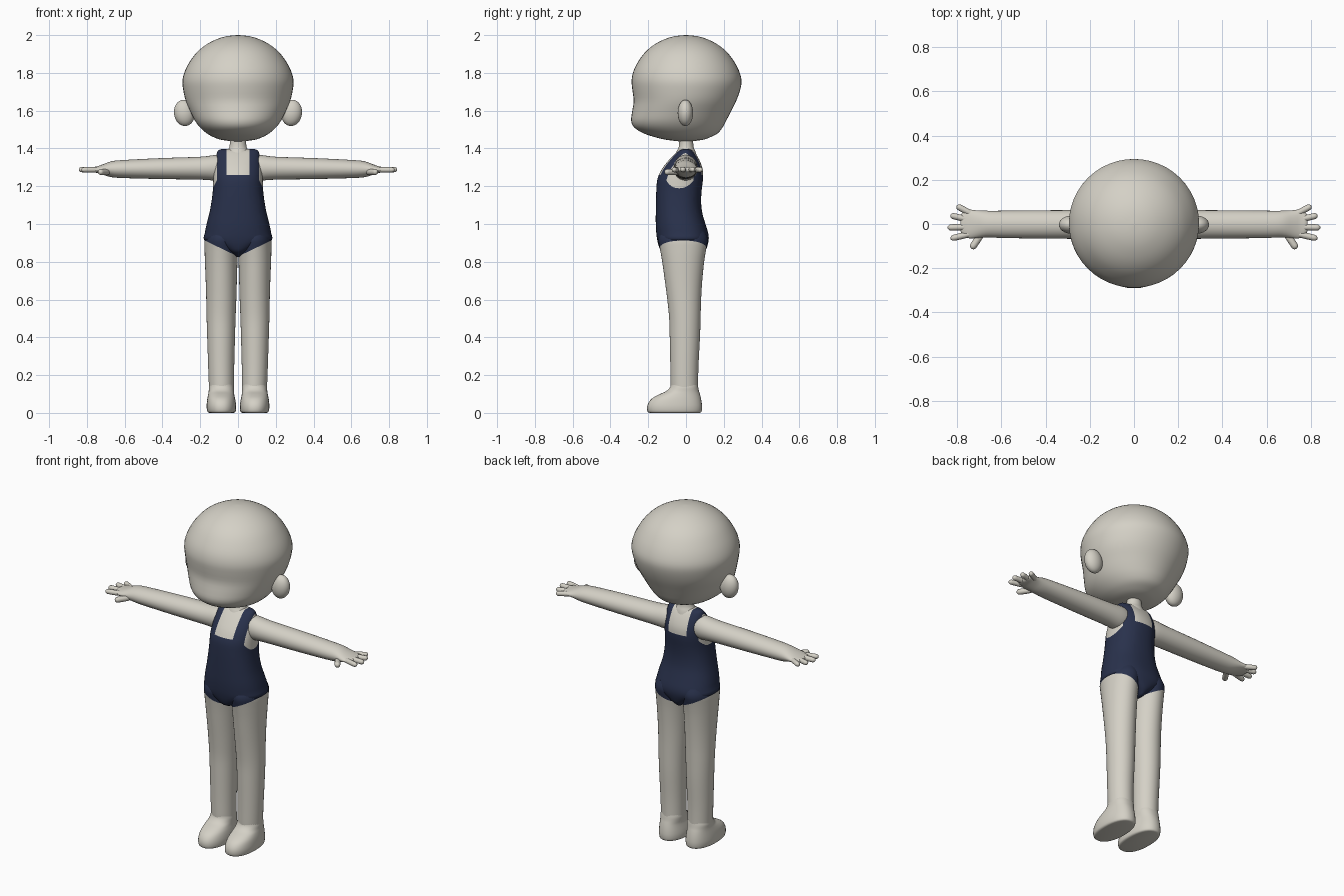
import bpy, bmesh, math
from mathutils import Matrix, Vector

if "Cube" in bpy.data.objects:
    bpy.data.objects.remove(bpy.data.objects["Cube"])


def material(name, rgb):
    m = bpy.data.materials.new(name)
    m.diffuse_color = (*rgb, 1)
    m.use_nodes = True
    m.node_tree.nodes["Principled BSDF"].inputs["Base Color"].default_value = m.diffuse_color
    return m


SKIN = material("pale skin", (0.66, 0.635, 0.565))
NAVY = material("navy fabric", (0.022, 0.031, 0.072))


def smooth_rings(rings, steps):
    """Catmull-Rom interpolation between the given cross-sections."""
    out = []
    for i in range(len(rings) - 1):
        a, b, c, d = (rings[max(i - 1, 0)], rings[i], rings[i + 1],
                      rings[min(i + 2, len(rings) - 1)])
        for k in range(steps):
            t = k / steps
            out.append([0.5 * (2 * q + (r - p) * t + (2 * p - 5 * q + 4 * r - s) * t * t
                               + (3 * q - p - 3 * r + s) * t ** 3)
                        for p, q, r, s in zip(a, b, c, d)])
    return out + [list(rings[-1])]


def loft(bm, rings, axis="z", sides=32, steps=3, power=2.0, matrix=Matrix()):
    """Skin oval sections (position, u_min, u_max, v_min, v_max) along an axis."""
    loops = []
    for t, u0, u1, v0, v1 in smooth_rings(rings, steps):
        loop = []
        for i in range(sides):
            a = 2 * math.pi * i / sides
            c, s = math.cos(a), math.sin(a)
            u = (u0 + u1) / 2 + (u1 - u0) / 2 * math.copysign(abs(c) ** (2 / power), c)
            v = (v0 + v1) / 2 + (v1 - v0) / 2 * math.copysign(abs(s) ** (2 / power), s)
            loop.append(bm.verts.new(matrix @ Vector((u, v, t) if axis == "z" else (t, u, v))))
        loops.append(loop)
    for a, b in zip(loops, loops[1:]):
        for i in range(sides):
            j = (i + 1) % sides
            bm.faces.new((a[i], a[j], b[j], b[i]))
    bm.faces.new(loops[0])
    bm.faces.new(loops[-1])


def cut(bm, point, normal):
    """Slice edges along a plane so colour borders are crisp."""
    bmesh.ops.bisect_plane(bm, geom=bm.verts[:] + bm.edges[:] + bm.faces[:],
                           plane_co=point, plane_no=normal, dist=1e-5)


def finish(bm, name, mirror=False, is_navy=None):
    bmesh.ops.recalc_face_normals(bm, faces=bm.faces[:])
    if is_navy:
        for f in bm.faces:
            f.material_index = int(is_navy(f.calc_center_median()))
    mesh = bpy.data.meshes.new(name)
    bm.to_mesh(mesh)
    bm.free()
    mesh.materials.append(SKIN)
    mesh.materials.append(NAVY)
    ob = bpy.data.objects.new(name, mesh)
    bpy.context.collection.objects.link(ob)
    if mirror:
        ob.modifiers.new("mirror", "MIRROR").use_mirror_merge = False
    bpy.ops.object.select_all(action="DESELECT")
    ob.select_set(True)
    bpy.context.view_layer.objects.active = ob
    bpy.ops.object.shade_smooth_by_angle(angle=math.radians(50))


def centred(rows):
    """Turn (z, half_width, y_front, y_back) into full sections."""
    return [(z, -w, w, f, b) for z, w, f, b in rows]


# Head: round skull, slight brow dip, forward chin
bm = bmesh.new()
loft(bm, centred([
    (1.436, .01, -.02, .01), (1.445, .085, -.10, .085), (1.46, .13, -.165, .13),
    (1.48, .165, -.225, .168), (1.51, .20, -.273, .193), (1.545, .227, -.29, .212),
    (1.59, .25, -.286, .235), (1.65, .276, -.277, .265), (1.71, .29, -.284, .287),
    (1.76, .294, -.288, .294), (1.81, .281, -.278, .281), (1.86, .255, -.253, .255),
    (1.91, .217, -.216, .217), (1.95, .168, -.168, .168), (1.98, .109, -.109, .109),
    (1.995, .055, -.055, .055), (2.0, .004, -.004, .004)]), sides=48)
finish(bm, "head")

# Ears
bm = bmesh.new()
bmesh.ops.create_uvsphere(bm, u_segments=24, v_segments=16, radius=1, matrix=
                          Matrix.Translation((.284, -.003, 1.588))
                          @ Matrix.Rotation(math.radians(8), 4, "Y")
                          @ Matrix.Diagonal((.055, .041, .07, 1)))
finish(bm, "ear", mirror=True)

# Neck
bm = bmesh.new()
loft(bm, centred([(1.35, .07, -.065, .06), (1.385, .058, -.05, .05),
                  (1.41, .045, -.038, .04), (1.47, .04, -.034, .036)]), sides=24)
finish(bm, "neck")

# Torso with swimsuit: straps, square neckline and armholes cut in
bm = bmesh.new()
loft(bm, centred([
    (.826, .012, -.07, .07), (.85, .05, -.125, .098), (.88, .11, -.143, .112),
    (.915, .178, -.152, .12), (.95, .176, -.157, .118), (1.0, .166, -.16, .103),
    (1.06, .151, -.16, .086), (1.12, .14, -.159, .08), (1.18, .133, -.157, .083),
    (1.24, .131, -.151, .09), (1.29, .128, -.128, .088), (1.33, .122, -.098, .075),
    (1.365, .115, -.066, .056), (1.388, .106, -.04, .038), (1.396, .09, -.02, .02)]),
    sides=48, power=2.3)
for s in (1, -1):
    cut(bm, (s * .06, 0, 0), (1, 0, 0))
    cut(bm, (s * .112, 0, 0), (1, 0, 0))
    cut(bm, (s * .112, 0, 1.23), (s, 0, .5))
cut(bm, (0, 0, 1.26), (0, 0, 1))


def torso_navy(c):
    x = abs(c.x)
    neckline = x < .06 and c.z > 1.26
    armhole = x > .112 and x > .112 + (1.23 - c.z) * .5
    return not (neckline or armhole)


finish(bm, "torso", is_navy=torso_navy)

# Legs: swimsuit colour above a slanted leg opening
bm = bmesh.new()
loft(bm, [(.10, .022, .152, -.08, .065), (.14, .021, .154, -.082, .064),
          (.25, .02, .158, -.083, .066), (.40, .016, .163, -.086, .074),
          (.50, .013, .166, -.089, .077), (.60, .009, .168, -.099, .08),
          (.70, .006, .171, -.112, .086), (.80, .003, .175, -.126, .096),
          (.87, .001, .177, -.138, .107), (.92, 0, .176, -.146, .115),
          (.96, .01, .16, -.13, .10)], sides=36)
cut(bm, (0, 0, .828), (-.48, 0, 1))
finish(bm, "leg", mirror=True, is_navy=lambda c: c.z > .828 + .48 * c.x)

# Feet
bm = bmesh.new()
loft(bm, [(0, .024, .152, -.19, .072), (.006, .013, .162, -.203, .082),
          (.03, .01, .166, -.206, .085), (.055, .012, .165, -.198, .083),
          (.078, .016, .162, -.178, .079), (.098, .02, .158, -.142, .074),
          (.115, .021, .155, -.105, .069), (.135, .021, .154, -.085, .065),
          (.15, .024, .15, -.08, .062)], sides=36, power=2.25)
finish(bm, "foot", mirror=True)

# Arms flowing into flat palms
bm = bmesh.new()
loft(bm, [(.08, -.06, .056, 1.235, 1.36), (.12, -.066, .062, 1.23, 1.365),
          (.20, -.067, .063, 1.235, 1.356), (.40, -.066, .062, 1.238, 1.349),
          (.60, -.063, .06, 1.243, 1.339), (.67, -.06, .06, 1.248, 1.332),
          (.715, -.064, .062, 1.261, 1.316), (.75, -.064, .065, 1.271, 1.304),
          (.775, -.05, .053, 1.274, 1.301), (.785, -.03, .03, 1.281, 1.294)],
     axis="x", sides=28)
finish(bm, "arm", mirror=True)

# Fingers and thumb: (base x, base y, tip x, tip y, height, radius)
bm = bmesh.new()
for x0, y0, x1, y1, z, r in [
        (.735, .046, .802, .082, 1.287, .014), (.75, .02, .83, .039, 1.288, .014),
        (.75, -.014, .843, -.016, 1.288, .0145), (.74, -.045, .83, -.066, 1.287, .014),
        (.69, -.045, .735, -.112, 1.275, .016)]:
    length = math.hypot(x1 - x0, y1 - y0)
    rings = [(length * t, -r * k, r * k, -r * k, r * k)
             for t, k in ((0, .9), (.3, 1), (.65, 1), (.85, .95), (.95, .65), (1, .1))]
    loft(bm, rings, axis="x", sides=12, steps=2, matrix=Matrix.Translation((x0, y0, z))
         @ Matrix.Rotation(math.atan2(y1 - y0, x1 - x0), 4, "Z"))
finish(bm, "fingers", mirror=True)
